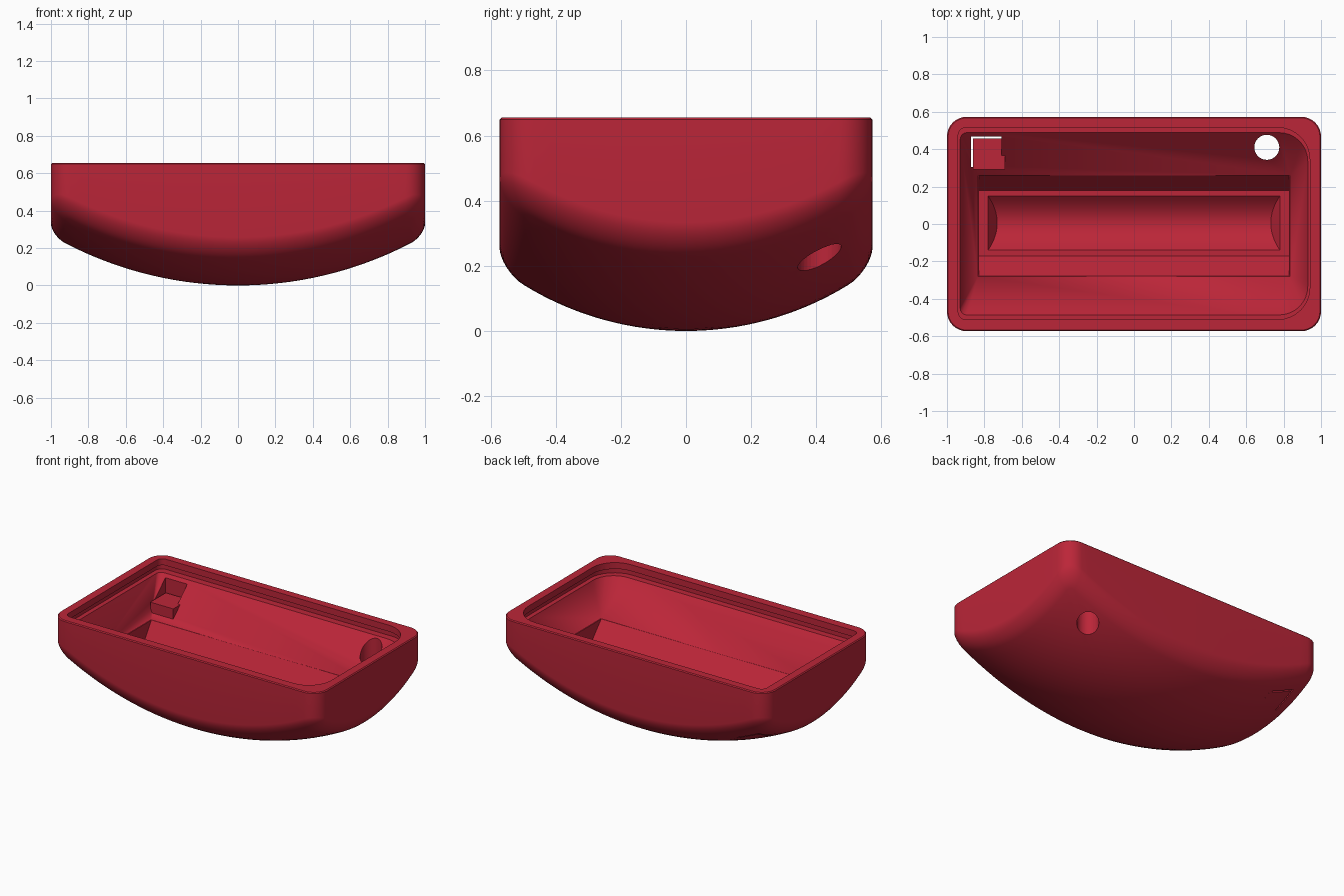
import bpy, bmesh, math
from mathutils import Vector

if "Cube" in bpy.data.objects:
    bpy.data.objects.remove(bpy.data.objects["Cube"])

HX, HY, TOP = 1.0, 0.573, 0.655

red = bpy.data.materials.new("crimson")
red.diffuse_color = (0.50, 0.019, 0.04, 1)
red.use_nodes = True
red.node_tree.nodes["Principled BSDF"].inputs["Base Color"].default_value = red.diffuse_color


def finish(name, bm):
    bmesh.ops.recalc_face_normals(bm, faces=bm.faces)
    me = bpy.data.meshes.new(name)
    bm.to_mesh(me)
    bm.free()
    me.materials.append(red)
    ob = bpy.data.objects.new(name, me)
    bpy.context.collection.objects.link(ob)
    return ob


def hull(name, pts):
    bm = bmesh.new()
    for p in pts:
        bm.verts.new(p)
    res = bmesh.ops.convex_hull(bm, input=bm.verts)
    bmesh.ops.delete(bm, geom=list({v for v in res["geom_interior"] if isinstance(v, bmesh.types.BMVert)}), context='VERTS')
    return finish(name, bm)


def box(name, x0, x1, y0, y1, z0, z1):
    return hull(name, [(x, y, z) for x in (x0, x1) for y in (y0, y1) for z in (z0, z1)])


def rounded(x0, x1, y0, y1, r_left, r_right, seg=8, nx=1, ny=1):
    """Rounded rectangle outline with evenly divided straight sides."""
    corners = [(x1, y0, r_right, -90), (x1, y1, r_right, 0),
               (x0, y1, r_left, 90), (x0, y0, r_left, 180)]
    out = []
    for k, (cx, cy, r, a0) in enumerate(corners):
        mx = cx - r if cx == x1 else cx + r
        my = cy - r if cy == y1 else cy + r
        for i in range(seg + 1):
            a = math.radians(a0 + 90 * i / seg)
            out.append(Vector((mx + r * math.cos(a), my + r * math.sin(a))))
        # divisions of the side that follows this corner
        nxt = corners[(k + 1) % 4]
        nmx = nxt[0] - nxt[2] if nxt[0] == x1 else nxt[0] + nxt[2]
        nmy = nxt[1] - nxt[2] if nxt[1] == y1 else nxt[1] + nxt[2]
        a = math.radians(nxt[3])
        end = Vector((nmx + nxt[2] * math.cos(a), nmy + nxt[2] * math.sin(a)))
        n = ny if k % 2 == 0 else nx
        start = out[-1].copy()
        out += [start.lerp(end, i / n) for i in range(1, n)]
    return out


def sag(x, y):
    """Height of the doubly curved underside."""
    return 2.0 - math.sqrt(4.0 - x * x) + 0.95 - math.sqrt(0.9025 - y * y)


def shell(name):
    """Straight walls, soft lower edge and bulging underside."""
    bm = bmesh.new()
    rings = []

    def ring(pts, zf):
        rings.append([bm.verts.new((p.x, p.y, zf(p))) for p in pts])

    def outline(d):
        return rounded(-HX + d, HX - d, -HY + d, HY - d, 0.105 - d, 0.105 - d, 8, 32, 18)

    ring(outline(0.006), lambda p: TOP)
    ring(outline(0), lambda p: TOP - 0.006)
    fr, fh = 0.075, 0.065
    for i in range(9):
        a = math.radians(90 * i / 8)
        d, h = fr * (1 - math.cos(a)), fh * (1 - math.sin(a))
        ring(outline(d), lambda p: sag(p.x, p.y) + h)
    inner = outline(fr)
    for i in range(1, 16):
        s = 1 - i / 16
        ring([p * s for p in inner], lambda p: sag(p.x, p.y))
    for a, b in zip(rings, rings[1:]):
        n = len(a)
        for i in range(n):
            j = (i + 1) % n
            bm.faces.new((a[i], a[j], b[j], b[i]))
    bm.faces.new(rings[0])
    c = bm.verts.new((0, 0, 0))
    last = rings[-1]
    for i in range(len(last)):
        bm.faces.new((last[i], last[(i + 1) % len(last)], c))
    return finish(name, bm)


def boolean(ob, cutter, op='DIFFERENCE'):
    m = ob.modifiers.new("cut", 'BOOLEAN')
    m.operation, m.solver, m.object = op, 'EXACT', cutter
    bpy.context.view_layer.objects.active = ob
    bpy.ops.object.modifier_apply(modifier=m.name)
    bpy.data.objects.remove(cutter)


def smooth(ob):
    bpy.ops.object.select_all(action='DESELECT')
    ob.select_set(True)
    bpy.context.view_layer.objects.active = ob
    bpy.ops.object.shade_smooth_by_angle(angle=math.radians(28))


body = shell("curved_tray")

# main cavity: upright lip, then four sloping sides
lip = rounded(-0.94, 0.94, -0.51, 0.515, 0.04, 0.17)
pts = [(p.x, p.y, z) for p in lip for z in (0.6, 0.8)]
pts += [(sx * 0.835, y, 0.36) for sx in (-1, 1) for y in (-0.28, 0.26)]
boolean(body, hull("cavity_cutter", pts))

# groove beneath the lip
wide = rounded(-0.96, 0.96, -0.53, 0.535, 0.05, 0.18)
boolean(body, hull("groove_cutter", [(p.x, p.y, z) for p in wide for z in (0.575, 0.612)]))

# flat floored pocket
boolean(body, hull("pocket_cutter", [(sx * 0.83, y, z) for sx in (-1, 1) for y, z in
        ((-0.28, 0.362), (0.26, 0.362), (0.26, 0.40), (-0.28, 0.40), (0.18, 0.24), (-0.17, 0.24))]))

# round-bottomed trough with slanted ends
pts = []
for i in range(17):
    t = -1 + i / 8
    depth = 0.075 * (1 - t * t)
    pts += [(sx * (0.78 - 0.65 * depth), 0.005 + 0.145 * t, 0.24 - depth) for sx in (-1, 1)]
pts += [(sx * 0.78, y, 0.27) for sx in (-1, 1) for y in (-0.14, 0.15)]
boolean(body, hull("trough_cutter", pts))

# round through hole
pts = [(0.71 + 0.067 * math.cos(a), 0.41 + 0.067 * math.sin(a), z)
       for a in (math.tau * i / 32 for i in range(32)) for z in (-0.1, 0.57)]
boolean(body, hull("hole_cutter", pts))

# square opening and the plug inside it
boolean(body, box("square_cutter", -0.872, -0.708, 0.305, 0.468, -0.1, 0.57))
plug = box("square_plug", -0.862, -0.69, 0.292, 0.458, 0.0, 0.46)
boolean(plug, shell("plug_trim"), 'INTERSECT')

for ob in (body, plug):
    smooth(ob)
